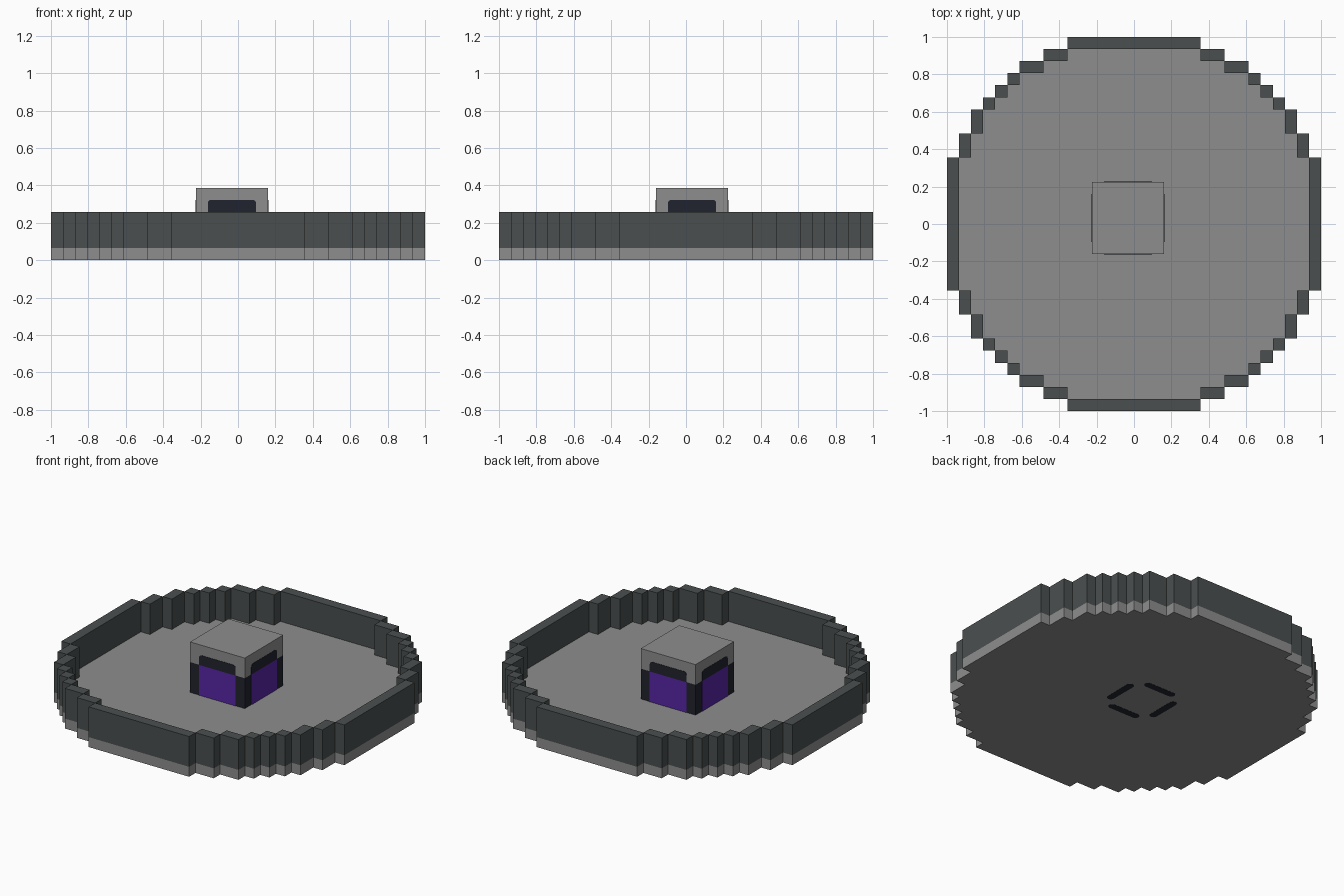
import bpy, bmesh, math
from mathutils import Matrix, Vector

U = 2 / 31                              # one block
CENTRE = Vector((-0.5 * U, 0.5 * U, 0))  # middle of the pedestal

if "Cube" in bpy.data.objects:
    bpy.data.objects.remove(bpy.data.objects["Cube"])


def material(name, rgb):
    m = bpy.data.materials.new(name)
    m.use_nodes = True
    m.diffuse_color = (*rgb, 1)
    m.node_tree.nodes["Principled BSDF"].inputs["Base Color"].default_value = (*rgb, 1)
    return m


STONE = material("stone grey", (0.27, 0.27, 0.27))
SLATE = material("dark slate", (0.069, 0.078, 0.078))
BLACK = material("blue black", (0.0144, 0.0176, 0.027))
PURPLE = material("deep purple", (0.095, 0.019, 0.38))


def finish(bm, name, mat):
    bmesh.ops.recalc_face_normals(bm, faces=bm.faces)
    mesh = bpy.data.meshes.new(name)
    bm.to_mesh(mesh)
    bm.free()
    mesh.materials.append(mat)
    ob = bpy.data.objects.new(name, mesh)
    bpy.context.collection.objects.link(ob)
    return ob


def add_box(bm, centre, size, turn=Matrix()):
    m = turn @ Matrix.Translation(centre) @ Matrix.Diagonal((*size, 1))
    bmesh.ops.create_cube(bm, size=1, matrix=m)


def add_prism(bm, points, depth, matrix=Matrix()):
    """Extrude an xy outline upwards by depth, then place it."""
    face = bm.faces.new([bm.verts.new((x, y, 0)) for x, y in points])
    new = bmesh.ops.extrude_face_region(bm, geom=[face])["geom"]
    top = [v for v in new if isinstance(v, bmesh.types.BMVert)]
    bmesh.ops.translate(bm, verts=top, vec=(0, 0, depth))
    bmesh.ops.transform(bm, matrix=matrix, verts=list(face.verts) + top)


def rounded(w, h, r, bottom=True):
    """Outline of a w by h rectangle, rounded at the top and optionally below."""
    pts = []
    for i, (sx, sy) in enumerate([(1, 1), (-1, 1), (-1, -1), (1, -1)]):
        if sy < 0 and not bottom:
            pts.append((sx * w / 2, -h / 2))
            continue
        for k in range(5):
            a = math.pi / 2 * (i + k / 4)
            pts.append((sx * (w / 2 - r) + r * math.cos(a),
                        sy * (h / 2 - r) + r * math.sin(a)))
    return pts


quarters = [Matrix.Rotation(i * math.pi / 2, 4, "Z") for i in range(4)]

# Stepped round floor
steps = [(15.5, 5.5), (14.5, 7.5), (13.5, 9.5), (12.5, 10.5),
         (11.5, 11.5), (10.5, 12.5), (9.5, 13.5), (7.5, 14.5), (5.5, 15.5)]
quarter = []
for i, (x, y) in enumerate(steps):
    quarter.append((x, y))
    if i + 1 < len(steps):
        quarter.append((steps[i + 1][0], y))
outline = []
for q in quarters:
    for p in quarter:
        v = q @ Vector((p[0], p[1], 0))
        outline.append((v.x * U, v.y * U))
bm = bmesh.new()
add_prism(bm, outline, U - 0.001, Matrix.Translation((0, 0, 0.001)))
finish(bm, "floor", STONE)

# Rim wall: one run of blocks per quarter turn
run = [(0, 15, 11, 1), (6.5, 14, 2, 1), (8.5, 13, 2, 1), (10, 12, 1, 1),
       (11, 11, 1, 1), (12, 10, 1, 1), (13, 8.5, 1, 2), (14, 6.5, 1, 2)]
bm = bmesh.new()
for q in quarters:
    for x, y, w, d in run:
        add_box(bm, Vector((x, y, 2.5)) * U, (w * U, d * U, 3 * U), q)
finish(bm, "rim_wall", SLATE)

# Pedestal base and cap
for name, low, high, mat in [("pedestal_base", 1, 4, BLACK), ("pedestal_cap", 4, 6, STONE)]:
    bm = bmesh.new()
    add_box(bm, CENTRE + Vector((0, 0, (low + high) / 2 * U)),
            (6 * U, 6 * U, (high - low) * U))
    finish(bm, name, mat)

# Side panels, dark arches above them, and slots on the underside
panel, arch, slot = bmesh.new(), bmesh.new(), bmesh.new()
upright = Matrix.Rotation(math.pi / 2, 4, "X")
panel_shape = [(sx * 2 * U, sy * 1.5 * U) for sx, sy in [(1, 1), (-1, 1), (-1, -1), (1, -1)]]
for q in quarters:
    place = Matrix.Translation(CENTRE) @ q

    def side(z):
        return place @ Matrix.Translation((0, -3 * U, z * U)) @ upright

    add_prism(panel, panel_shape, 0.002, side(2.5))
    add_prism(arch, rounded(4 * U, U, 0.018, bottom=False), 0.002, side(4.5))
    add_prism(slot, rounded(3.4 * U, 0.7 * U, 0.34 * U), 0.003,
              place @ Matrix.Translation((0, -2.5 * U, 0)))
finish(panel, "side_panels", PURPLE)
finish(arch, "panel_arches", BLACK)
finish(slot, "underside_slots", BLACK)
